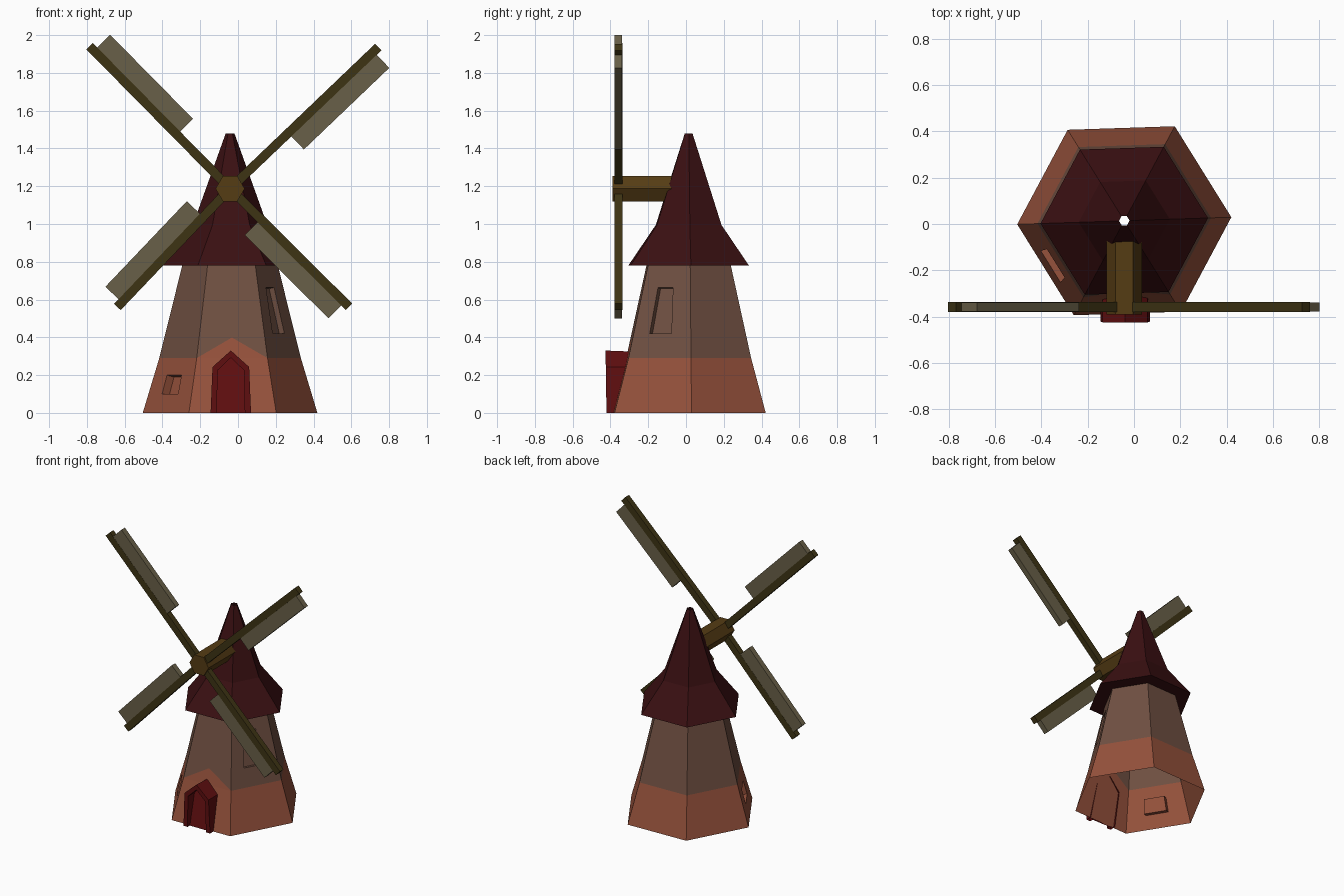
import bpy, bmesh, math
from mathutils import Vector, Matrix

if "Cube" in bpy.data.objects:
    bpy.data.objects.remove(bpy.data.objects["Cube"])

CX, CY = -0.042, 0.014          # tower axis
TWIST = math.radians(1.9)       # slight turn of the hexagon
HUB_Z = 1.187


def material(name, rgb):
    m = bpy.data.materials.new(name)
    m.diffuse_color = (*rgb, 1)
    m.use_nodes = True
    m.node_tree.nodes["Principled BSDF"].inputs["Base Color"].default_value = m.diffuse_color
    return m


BRICK = material("brick_base", (0.305, 0.084, 0.045))
WALL = material("brown_wall", (0.162, 0.080, 0.054))
ROOF = material("dark_red_roof", (0.042, 0.005, 0.006))
DOOR = material("red_door", (0.114, 0.0045, 0.005))
WOOD = material("dark_wood", (0.048, 0.034, 0.007))
AXLE = material("golden_wood", (0.091, 0.045, 0.007))
CLOTH = material("sail_cloth", (0.141, 0.117, 0.065))


def finish(name, bm, *mats):
    me = bpy.data.meshes.new(name)
    bm.normal_update()
    bm.to_mesh(me)
    bm.free()
    for m in mats:
        me.materials.append(m)
    ob = bpy.data.objects.new(name, me)
    bpy.context.collection.objects.link(ob)
    return ob


def hex_ring(bm, r, z):
    return [bm.verts.new((CX + r * math.cos(TWIST + k * math.pi / 3),
                          CY + r * math.sin(TWIST + k * math.pi / 3), z)) for k in range(6)]


def bridge(bm, a, b):
    n = len(a)
    return [bm.faces.new((a[i], a[(i + 1) % n], b[(i + 1) % n], b[i])) for i in range(n)]


def window(bm, face, t0, t1, half0, half1, shift, depth):
    """Cut a tapered recess into a wall quad, placed by fractions of the quad."""
    v = list(face.verts)                       # bottom a, bottom b, top b, top a
    c = [x.co.copy() for x in v]
    n = face.normal.copy()
    mat = face.material_index

    def at(s, t):
        return c[0].lerp(c[1], s).lerp(c[3].lerp(c[2], s), t)
    m = 0.5 + shift
    pts = [at(m - half0, t0), at(m + half0, t0), at(m + half1, t1), at(m - half1, t1)]
    bm.faces.remove(face)
    rim = [bm.verts.new(p) for p in pts]
    back = [bm.verts.new(p - n * depth) for p in pts]
    new = bridge(bm, v, rim) + bridge(bm, rim, back) + [bm.faces.new(back)]
    for f in new:
        f.material_index = mat


# Tower: open hexagonal shell, brick below and plain wall above
bm = bmesh.new()
r0, r1, r2 = hex_ring(bm, 0.4625, 0), hex_ring(bm, 0.375, 0.29), hex_ring(bm, 0.252, 0.785)
low, high = bridge(bm, r0, r1), bridge(bm, r1, r2)
for f in high:
    f.material_index = 1
# brick gable above the door on the front face
a, b, c, d = r1[4], r1[5], r2[5], r2[4]
bm.faces.remove(high[4])
peak = bm.verts.new(((a.co + b.co) / 2).lerp((c.co + d.co) / 2, 0.22))
bm.faces.new((a, b, peak))
for tri in ((b, c, peak), (c, d, peak), (d, a, peak)):
    bm.faces.new(tri).material_index = 1
bm.normal_update()
window(bm, low[3], 0.345, 0.69, 0.185, 0.18, 0, 0.045)
window(bm, high[5], 0.265, 0.755, 0.19, 0.16, -0.03, 0.03)
finish("tower", bm, BRICK, WALL)

# Roof: flared hexagonal cone, open at the tip, with a flat eave underneath
bm = bmesh.new()
rings = [hex_ring(bm, r, z) for r, z in
         ((0.25, 0.78), (0.362, 0.78), (0.197, 0.995), (0.023, 1.48))]
for lo, hi in zip(rings, rings[1:]):
    bridge(bm, lo, hi)
finish("roof", bm, ROOF)

# Door: pointed frame standing out of the wall around a sloping panel
bm = bmesh.new()
DX = -0.038


def arch(half, base_half, shoulder, top, y):
    pts = ((-base_half, 0), (base_half, 0), (half, shoulder), (0, top), (-half, shoulder))
    return [bm.verts.new((DX + x, y(z), z)) for x, z in pts]


front = lambda z: -0.421 - 0.015 * z
wall_y = lambda z: -0.395 + 0.21 * z
outer_back = arch(0.097, 0.107, 0.243, 0.325, lambda z: -0.375 + 0.24 * z)
outer = arch(0.097, 0.107, 0.243, 0.33, front)
inner = arch(0.070, 0.074, 0.225, 0.292, front)
inner_back = arch(0.070, 0.074, 0.225, 0.292, wall_y)
for lo, hi in ((outer_back, outer), (outer, inner), (inner, inner_back)):
    for i in range(1, 5):                      # skip the open threshold
        j = (i + 1) % 5
        bm.faces.new((lo[i], lo[j], hi[j], hi[i]))
bm.faces.new(inner_back)
bmesh.ops.recalc_face_normals(bm, faces=bm.faces)
finish("door", bm, DOOR)

# Axle: hexagonal shaft from the roof to the sails
bm = bmesh.new()
bmesh.ops.create_cone(bm, cap_ends=True, segments=6, radius1=0.077, radius2=0.077, depth=0.32)
xs = max(bm.verts, key=lambda v: v.co.x).co.x
if xs < 0.076:                                 # points face left and right
    bmesh.ops.rotate(bm, verts=bm.verts, matrix=Matrix.Rotation(math.pi / 6, 3, 'Z'))
bmesh.ops.rotate(bm, verts=bm.verts, matrix=Matrix.Rotation(math.pi / 2, 3, 'X'))
bmesh.ops.translate(bm, verts=bm.verts, vec=(CX, -0.23, HUB_Z))
finish("axle", bm, AXLE)


# Sails: arm and blade boxes laid along +x, then turned about the axle
def bar(name, mat, t0, t1, s0, s1, thick, angle):
    bm = bmesh.new()
    bmesh.ops.create_cube(bm, size=1)
    bmesh.ops.scale(bm, verts=bm.verts, vec=(t1 - t0, thick, s1 - s0))
    bmesh.ops.translate(bm, verts=bm.verts, vec=((t0 + t1) / 2, 0, (s0 + s1) / 2))
    turn = Matrix.Rotation(-math.radians(angle), 4, 'Y')
    bm.transform(Matrix.Translation((CX, -0.358, HUB_Z)) @ turn)
    finish(name, bm, mat)


for i, (angle, length) in enumerate(((43.7, 1.085), (134.6, 1.06), (226.4, 0.865), (315.2, 0.887))):
    bar(f"sail_arm_{i + 1}", WOOD, 0.03, length, -0.024, 0.024, 0.042, angle)
    end = length - 0.034
    bar(f"sail_blade_{i + 1}", CLOTH, end - 0.625, end, -0.12, -0.02, 0.04, angle)
